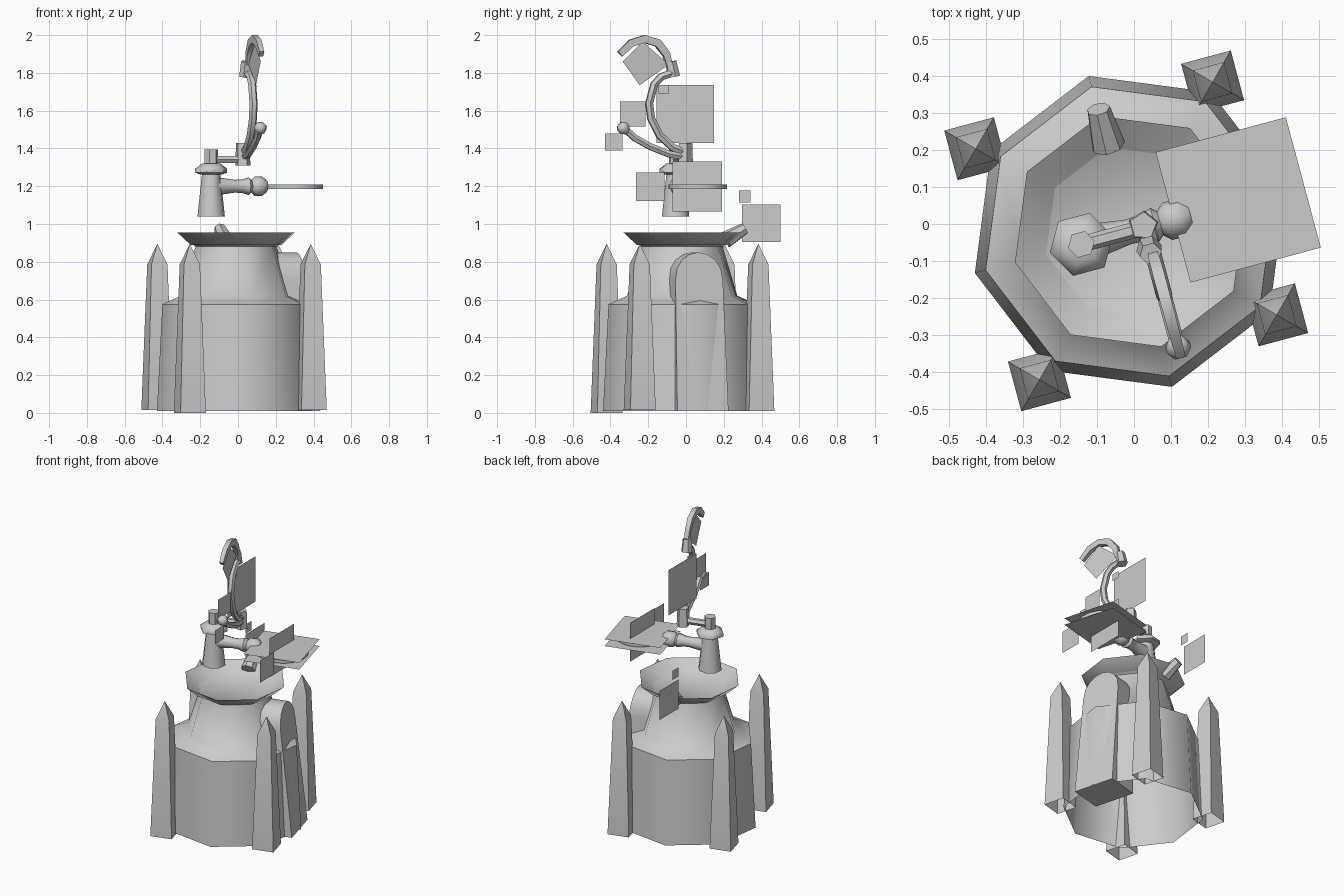
import bpy, bmesh, math
from mathutils import Vector

if "Cube" in bpy.data.objects:
    bpy.data.objects.remove(bpy.data.objects["Cube"])

T = math.radians(15)                       # whole model is turned by 15 degrees
OUT = Vector((math.cos(T), math.sin(T), 0))    # direction the door faces
SIDE = Vector((math.sin(T), -math.cos(T), 0))  # direction the crane swings


def finish(name, bm, recalc=True):
    if recalc:
        bmesh.ops.recalc_face_normals(bm, faces=bm.faces)
    me = bpy.data.meshes.new(name)
    bm.to_mesh(me)
    bm.free()
    ob = bpy.data.objects.new(name, me)
    bpy.context.collection.objects.link(ob)
    return ob


def skin(name, rings, cap_start, cap_end):
    bm = bmesh.new()
    vs = [[bm.verts.new(p) for p in r] for r in rings]
    n = len(vs[0])
    for a, b in zip(vs, vs[1:]):
        for i in range(n):
            j = (i + 1) % n
            bm.faces.new((a[i], a[j], b[j], b[i]))
    if cap_start:
        bm.faces.new(vs[0][::-1])
    if cap_end:
        bm.faces.new(vs[-1])
    bmesh.ops.remove_doubles(bm, verts=bm.verts, dist=1e-5)
    return finish(name, bm)


def lathe(name, cx, cy, profile, n, phase=T, cap_start=True, cap_end=True):
    rings = [[(cx + r * math.cos(phase + math.tau * i / n),
               cy + r * math.sin(phase + math.tau * i / n), z) for i in range(n)]
             for r, z in profile]
    return skin(name, rings, cap_start, cap_end)


def tube(name, pts, radii, n=8, side=OUT, phase=0.0, flat=1.0):
    pts = [Vector(p) for p in pts]
    rings = []
    for k, p in enumerate(pts):
        t = (pts[min(k + 1, len(pts) - 1)] - pts[max(k - 1, 0)]).normalized()
        u = (side - t * side.dot(t)).normalized()
        w = t.cross(u)
        rings.append([p + radii[k] * (u * flat * math.cos(phase + math.tau * i / n)
                                      + w * math.sin(phase + math.tau * i / n))
                      for i in range(n)])
    return skin(name, rings, True, True)


def card(name, corners):
    bm = bmesh.new()
    bm.faces.new([bm.verts.new(c) for c in corners])
    return finish(name, bm, False)


def crane(y, z):                           # point in the crane's vertical plane
    return Vector((.03 - .268 * y, y, z))


# tower: tapered octagon, shoulder, neck, flared rim and sunken floor
lathe("tower_body", -.01, -.02,
      [(.434, .01), (.404, .575), (.302, .62), (.222, .88), (.322, .955), (.25, .89)],
      8, cap_start=False)

# four pointed corner pillars
for i, (x, y, z0) in enumerate([(.385, -.245, .015), (.212, .383, .01),
                                (-.427, .203, .015), (-.255, -.42, .0)]):
    lathe(f"pillar_{i + 1}", x, y, [(.098, z0), (.062, .785), (0, .895)], 4,
          T + math.pi / 4, cap_start=False, cap_end=False)

# arched doorway slab, leaning inwards
arch = [(-.14, .01), (-.13, .70)]
arch += [(-.13 * math.cos(math.pi * k / 8), .71 + .14 * math.sin(math.pi * k / 8)) for k in range(1, 8)]
arch += [(.13, .70), (.14, .01)]
base = Vector((-.01, -.02, 0))
rings = []
for front in (True, False):
    rings.append([base + OUT * ((.425 - .11 * z) if front else .2) + SIDE * s + Vector((0, 0, z))
                  for s, z in arch])
skin("doorway", rings, True, True)

# small spout at the back
tube("spout", [(-.07, .21, .915), (-.096, .31, .975)], [.046, .032], 7)

# floating post with collar
PX, PY = -.142, -.055
lathe("post", PX, PY, [(.075, 1.04), (.05, 1.27)], 8)
lathe("post_collar", PX, PY, [(.06, 1.262), (.088, 1.272), (.088, 1.292), (.05, 1.32)], 6)
lathe("post_pin", PX, PY, [(.037, 1.31), (.037, 1.395)], 6)

# upper arm and crane pivot
UP = Vector((0, 0, 1))
P = Vector((PX, PY, 0))
tube("upper_arm", [P + UP * 1.342, P + OUT * .17 + UP * 1.342], [.022, .022], 6, SIDE)
lathe("crane_pivot", .025, -.005, [(.042, 1.31), (.038, 1.43)], 5)

# lower arm with bulged joint
arm = [(.03, .048), (.13, .034), (.17, .036), (.205, .047), (.22, .034), (.24, .052), (.28, .052), (.305, .03)]
tube("lower_arm", [P + OUT * d + UP * 1.2 for d, r in arm], [r for d, r in arm], 8, SIDE)

# tray disc with sheets above and below
lathe("tray", .295, .062, [(.157, 1.186), (.157, 1.21)], 16)
for nm, z in (("tray_sheet_top", 1.222), ("tray_sheet_bottom", 1.176)):
    c = Vector((.281, .065, z))
    card(nm, [c + OUT * .182 * a + SIDE * .182 * b for a, b in ((-1, -1), (-1, 1), (1, 1), (1, -1))])

# crane: long curved neck, lower curved arm with knob
neck = [(-.02, 1.385), (-.07, 1.405), (-.14, 1.47), (-.185, 1.56), (-.195, 1.64), (-.168, 1.74), (-.13, 1.78), (-.07, 1.80)]
tube("crane_neck", [crane(*p) for p in neck], [.022] * 8, 6)
low = [(0, 1.355), (-.09, 1.37), (-.19, 1.41), (-.27, 1.455), (-.33, 1.51)]
tube("crane_lower_arm", [crane(*p) for p in low], [.02] * 5, 6)
tube("arm_knob", [crane(-.31, 1.485), crane(-.325, 1.5), crane(-.34, 1.518), crane(-.35, 1.53)],
     [.018, .034, .034, .018], 6)

# collar and hooked crescent at the top
tube("hook_collar", [(.04, -.065, 1.78), (.045, -.08, 1.86)], [.035, .03], 6)
hook = [(-.088, 1.84), (-.105, 1.9), (-.15, 1.958), (-.22, 1.98), (-.29, 1.958), (-.35, 1.9)]
tube("hook", [crane(*p) for p in hook], [.022, .028, .03, .029, .028, .024], 4,
     phase=math.pi / 4, flat=.75)
card("hook_sheet", [crane(-.245, 1.735), crane(-.335, 1.86), crane(-.23, 1.965), crane(-.09, 1.845)])

# upright thin sheets facing sideways: name, x, y range, z range
for nm, x, y0, y1, z0, z1 in [
        ("sheet_neck", .03, -.155, .147, 1.43, 1.737),
        ("sheet_neck_small", .05, -.145, -.09, 1.69, 1.737),
        ("sheet_tray", .285, -.072, .19, 1.067, 1.33),
        ("sheet_tray_small", .35, -.265, -.113, 1.122, 1.272),
        ("sheet_arm_upper", .095, -.35, -.215, 1.517, 1.648),
        ("sheet_arm_lower", .13, -.43, -.337, 1.388, 1.48),
        ("sheet_spout", -.15, .297, .5, .905, 1.102),
        ("sheet_spout_small", -.14, .28, .342, 1.115, 1.177)]:
    card(nm, [(x, y0, z0), (x, y1, z0), (x, y1, z1), (x, y0, z1)])

# smooth only the shallow edges
for ob in bpy.context.collection.objects:
    ob.select_set(True)
    bpy.context.view_layer.objects.active = ob
    bpy.ops.object.shade_smooth_by_angle(angle=math.radians(50))
    ob.select_set(False)
